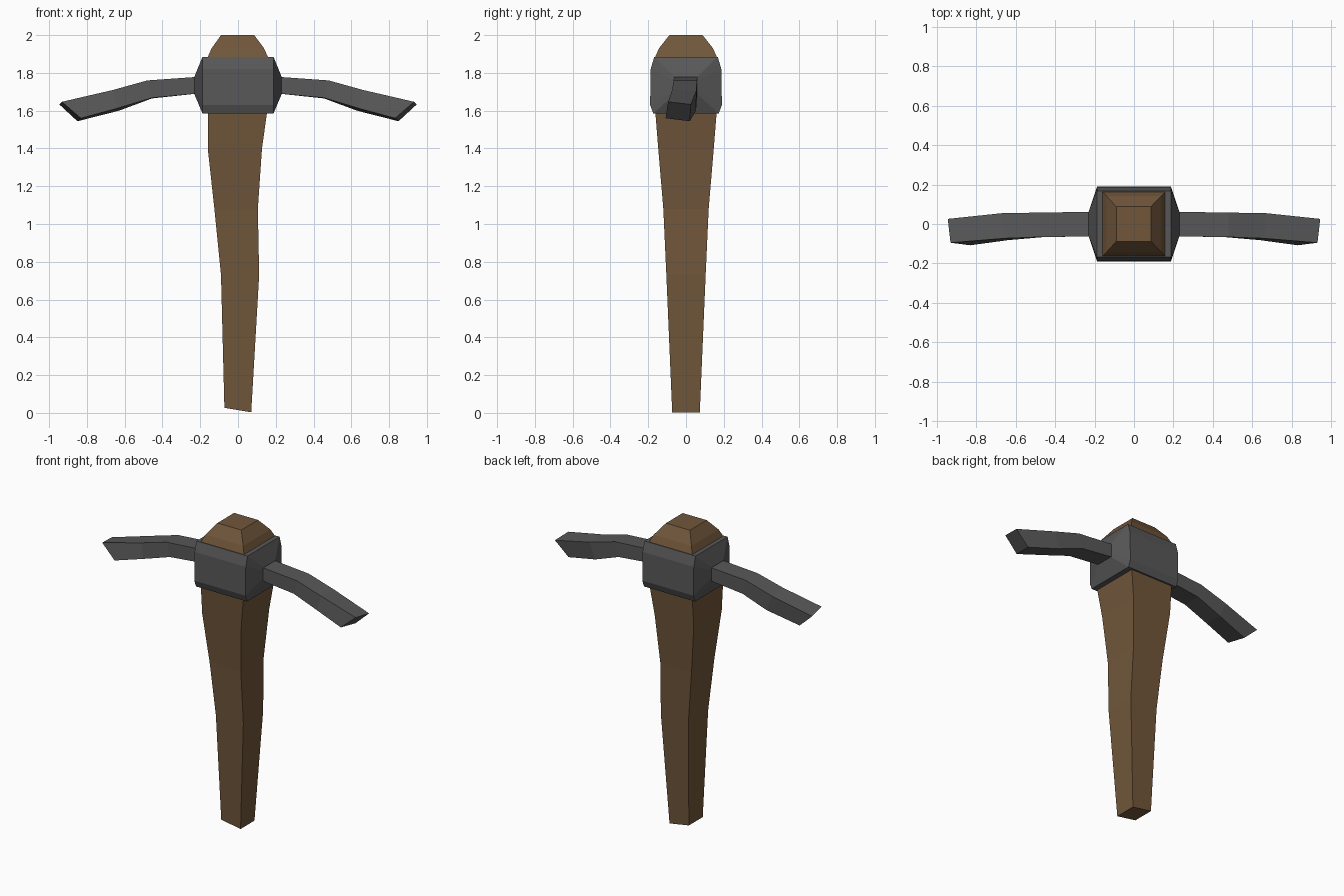
import bpy
import bmesh

cube = bpy.data.objects.get("Cube")
if cube:
    bpy.data.objects.remove(cube, do_unlink=True)


def make_material(name, rgb):
    mat = bpy.data.materials.new(name)
    mat.use_nodes = True
    mat.diffuse_color = (*rgb, 1)
    bsdf = mat.node_tree.nodes["Principled BSDF"]
    bsdf.inputs["Base Color"].default_value = (*rgb, 1)
    bsdf.inputs["Roughness"].default_value = 0.9
    return mat


wood = make_material("brown wood", (0.165, 0.094, 0.044))
iron = make_material("dark iron", (0.097, 0.097, 0.097))


def loft(name, sections, mat):
    """Skin equal-sized rings of points and cap both ends."""
    bm = bmesh.new()
    rings = [[bm.verts.new(p) for p in ring] for ring in sections]
    for a, b in zip(rings, rings[1:]):
        for i in range(len(a)):
            j = (i + 1) % len(a)
            bm.faces.new((a[i], a[j], b[j], b[i]))
    bm.faces.new(rings[0][::-1])
    bm.faces.new(rings[-1])
    bmesh.ops.recalc_face_normals(bm, faces=bm.faces)
    mesh = bpy.data.meshes.new(name)
    bm.to_mesh(mesh)
    bm.free()
    mesh.materials.append(mat)
    obj = bpy.data.objects.new(name, mesh)
    bpy.context.collection.objects.link(obj)
    return obj


# Crooked square handle: height, left and right x, half depth, end tilt
profile = [
    (0.015, -0.072, 0.07, 0.073, 0.012),
    (0.73, -0.09, 0.112, 0.104, 0),
    (1.08, -0.125, 0.105, 0.12, 0),
    (1.40, -0.16, 0.127, 0.147, 0),
    (1.60, -0.16, 0.155, 0.163, 0),
    (1.88, -0.162, 0.16, 0.165, 0),
    (1.93, -0.14, 0.138, 0.143, 0),
    (2.0, -0.09, 0.086, 0.088, 0),
]
loft("handle", [
    [(x0, -d, z + t), (x1, -d, z - t), (x1, d, z - t), (x0, d, z + t)]
    for z, x0, x1, d, t in profile], wood)

# Iron collar: chamfered block whose sides taper out to the arm sockets
body = [(0.168, 1.885), (0.187, 1.82), (0.19, 1.63), (0.173, 1.585)]
socket = [(0.062, 1.782), (0.063, 1.76), (0.063, 1.71), (0.062, 1.685)]


def collar_ring(x, half):
    return ([(x, y, z) for y, z in half]
            + [(x, -y, z) for y, z in reversed(half)])


loft("collar", [collar_ring(-0.23, socket), collar_ring(-0.188, body),
                collar_ring(0.188, body), collar_ring(0.23, socket)], iron)

# Drooping arms: top front, top back, bottom back, bottom front
arm = [
    [(0.2, -0.063, 1.78), (0.2, 0.062, 1.78),
     (0.2, 0.062, 1.692), (0.2, -0.063, 1.692)],
    [(0.48, -0.066, 1.76), (0.48, 0.058, 1.76),
     (0.455, 0.058, 1.665), (0.455, -0.066, 1.668)],
    [(0.66, -0.073, 1.71), (0.67, 0.055, 1.705),
     (0.63, 0.053, 1.60), (0.64, -0.082, 1.612)],
    [(0.932, -0.095, 1.647), (0.946, 0.026, 1.633),
     (0.85, 0.02, 1.544), (0.832, -0.108, 1.56)],
]
for name, side in (("left_arm", 1), ("right_arm", -1)):
    loft(name, [[(side * x, y, z) for x, y, z in ring] for ring in arm], iron)
